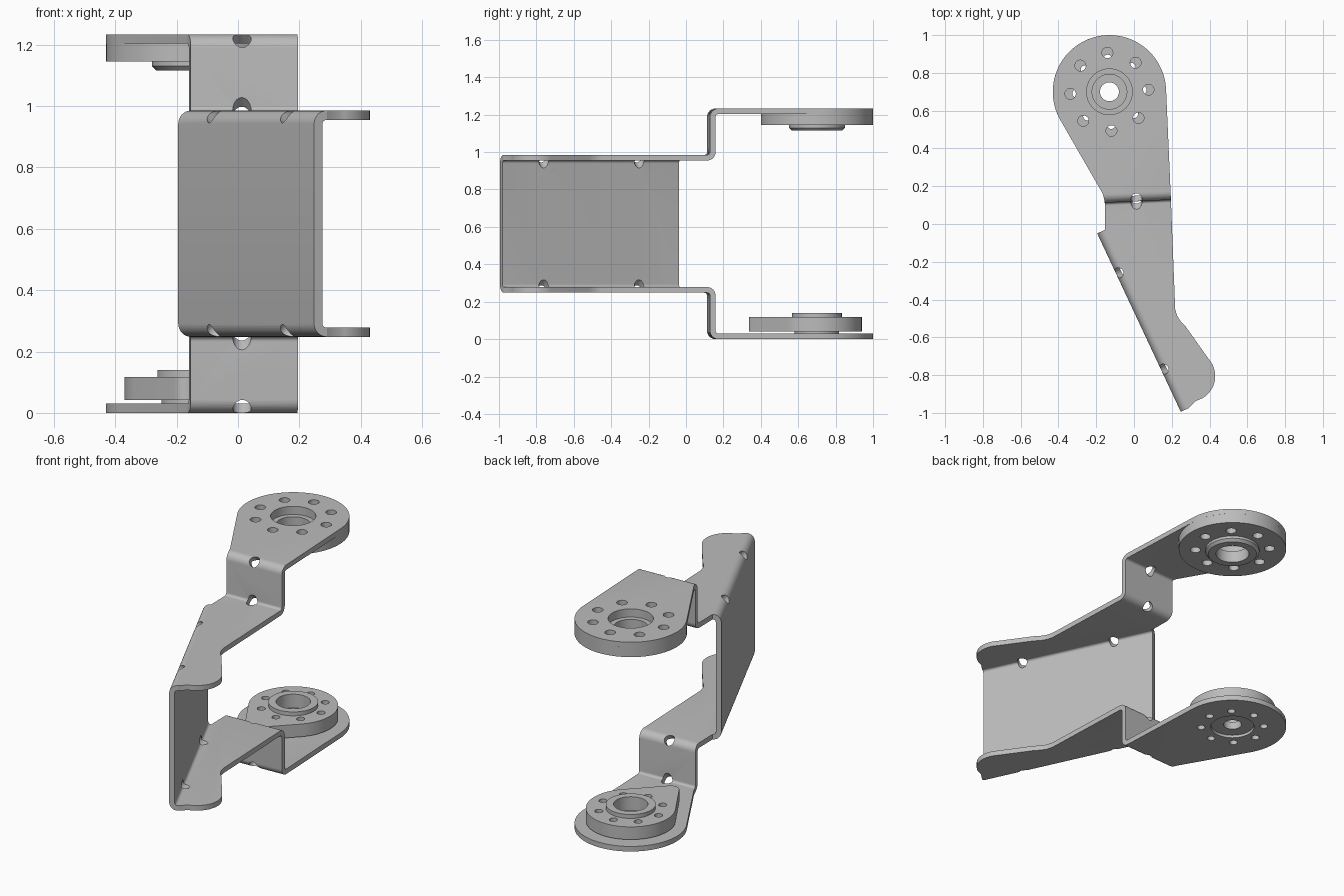
import bpy, bmesh, math
from mathutils import Vector, Matrix

if "Cube" in bpy.data.objects:
    bpy.data.objects.remove(bpy.data.objects["Cube"])

HEIGHT = 1.233                        # overall height, parts mirror about its middle
SHEET = 0.03                          # sheet thickness
FLANGE_Z, ARM_Z = 0.97, 1.218         # sheet centre heights of the upper half
HUB = Vector((-0.13, 0.70, 0))
WEB_START = Vector((-0.195, -0.05, 0))
WEB_DIR = Vector((0.443, -0.945, 0)).normalized()
WEB_IN = Vector((-WEB_DIR.y, WEB_DIR.x, 0))
WEB_LEN, LIP = 1.043, 0.047

metal = bpy.data.materials.new("grey_metal")
grey = (0.5, 0.5, 0.5, 1)
metal.diffuse_color = grey
metal.use_nodes = True
metal.node_tree.nodes["Principled BSDF"].inputs["Base Color"].default_value = grey


def finish(name, bm):
    bmesh.ops.recalc_face_normals(bm, faces=bm.faces)
    mesh = bpy.data.meshes.new(name)
    bm.to_mesh(mesh)
    bm.free()
    obj = bpy.data.objects.new(name, mesh)
    bpy.context.collection.objects.link(obj)
    mesh.materials.append(metal)
    return obj


def add_prism(bm, points, vec):
    low = [bm.verts.new(p) for p in points]
    high = [bm.verts.new(Vector(p) + vec) for p in points]
    bm.faces.new(low[::-1])
    bm.faces.new(high)
    for i in range(len(low)):
        j = (i + 1) % len(low)
        bm.faces.new((low[i], low[j], high[j], high[i]))


def prism(name, points, vec):
    bm = bmesh.new()
    add_prism(bm, points, Vector(vec))
    return finish(name, bm)


def add_rod(bm, centre, axis, radius, length, sides=32):
    axis = Vector(axis).normalized()
    turn = axis.to_track_quat('Z', 'Y')
    ring = [Vector(centre) - axis * length / 2 + turn @ Vector((radius * math.cos(a), radius * math.sin(a), 0))
            for a in (math.tau * i / sides for i in range(sides))]
    add_prism(bm, ring, axis * length)


def arc(cx, cy, r, start, end, steps=16):
    angles = [math.radians(start + (end - start) * i / steps) for i in range(steps + 1)]
    return [(cx + r * math.cos(a), cy + r * math.sin(a)) for a in angles]


def bent_sheet(corners, radius=SHEET, steps=8):
    """Closed section of a sheet that follows right-angled corners with round bends."""
    pts = [Vector(c) for c in corners]
    path = [pts[0]]
    for a, p, b in zip(pts, pts[1:], pts[2:]):
        u, v = (a - p).normalized(), (b - p).normalized()
        c = p + (u + v) * radius
        for i in range(steps + 1):
            t = math.pi / 2 * i / steps
            path.append(c - radius * (v * math.cos(t) + u * math.sin(t)))
    path.append(pts[-1])
    left, right = [], []
    for i, p in enumerate(path):
        before = (p - path[i - 1]).normalized() if i else Vector((0, 0))
        after = (path[i + 1] - p).normalized() if i < len(path) - 1 else Vector((0, 0))
        t = (before + after).normalized()
        n = Vector((-t.y, t.x)) * SHEET / 2
        left.append(p + n)
        right.append(p - n)
    return left + right[::-1]


def boolean(obj, other, operation):
    mod = obj.modifiers.new(operation, 'BOOLEAN')
    mod.operation, mod.object, mod.solver = operation, other, 'EXACT'
    bpy.context.view_layer.objects.active = obj
    bpy.ops.object.modifier_apply(modifier=mod.name)
    bpy.data.objects.remove(other)


def flip_down(obj):
    obj.data.transform(Matrix.Translation((0, 0, HEIGHT)) @ Matrix.Diagonal((1, 1, -1, 1)))
    obj.data.flip_normals()


def lathe(name, section, sides=64):
    bm = bmesh.new()
    rings = [[bm.verts.new(HUB + Vector((r * math.cos(a), r * math.sin(a), z))) for r, z in section]
             for a in (math.tau * i / sides for i in range(sides))]
    n = len(section)
    for i in range(sides):
        a, b = rings[i], rings[(i + 1) % sides]
        for k in range(n):
            m = (k + 1) % n
            bm.faces.new((a[k], b[k], b[m], a[m]))
    return finish(name, bm)


def add_bolt_holes(bm, circle, radius, z):
    for k in range(8):
        a = math.radians(93 + 45 * k)
        at = HUB + Vector((circle * math.cos(a), circle * math.sin(a), z))
        add_rod(bm, at, (0, 0, 1), radius, 0.3, 20)


def add_web_slots(bm, upper=True, lower=False):
    for s in (0.237, 0.80):
        at = WEB_START + WEB_DIR * s + WEB_IN * 0.022
        if upper:
            add_rod(bm, at + Vector((0, 0, FLANGE_Z - 0.007)), Vector((0, 0, 1)) - WEB_IN, 0.028, 0.14)
        if lower:
            add_rod(bm, at + Vector((0, 0, HEIGHT - FLANGE_Z + 0.007)), Vector((0, 0, -1)) - WEB_IN, 0.028, 0.14)


# Slanted back web with rounded bends into both flanges
mid = SHEET / 2
section = bent_sheet([(LIP, FLANGE_Z), (mid, FLANGE_Z), (mid, HEIGHT - FLANGE_Z), (LIP, HEIGHT - FLANGE_Z)])
web = prism("web", [WEB_START + WEB_IN * n + Vector((0, 0, z)) for n, z in section], WEB_DIR * WEB_LEN)
bm = bmesh.new()
add_web_slots(bm, True, True)
boolean(web, finish("web_cutter", bm), 'DIFFERENCE')

# Plan outline shared by both stepped arms
near = WEB_START + WEB_IN * LIP
far = near + WEB_DIR * WEB_LEN
outline = [(far.x, far.y)] + arc(0.295, -0.805, 0.135, -75, 42)
outline += [(0.275, -0.545), (0.247, -0.515), (0.228, -0.485), (0.218, -0.45), (0.195, 0.14)]
outline += arc(HUB.x, HUB.y, 0.30, 2.6, 210, 48)
outline += [(-0.168, 0.165), (-0.161, 0.145), (-0.155, 0.12), (near.x, near.y)]


def stepped_arm(name, bolt_circle, bolt_radius):
    strip = bent_sheet([(-1.2, FLANGE_Z), (0.135, FLANGE_Z), (0.135, ARM_Z), (1.2, ARM_Z)])
    arm = prism(name, [(-0.8, y, z) for y, z in strip], (1.6, 0, 0))
    pivot = Matrix.Translation((0.013, 0.135, 0))
    arm.data.transform(pivot @ Matrix.Rotation(0.045, 4, 'Z') @ pivot.inverted())
    boolean(arm, prism("arm_outline", [(x, y, 0.8) for x, y in outline], (0, 0, 0.6)), 'INTERSECT')
    bm = bmesh.new()
    add_web_slots(bm)
    for y, z in ((0.142, ARM_Z - 0.007), (0.128, FLANGE_Z + 0.007)):
        add_rod(bm, (0.013, y, z), (0, -1, 1), 0.03, 0.13)
    add_rod(bm, HUB + Vector((0, 0, ARM_Z)), (0, 0, 1), 0.121, 0.2, 64)
    add_bolt_holes(bm, bolt_circle, bolt_radius, ARM_Z)
    boolean(arm, finish("arm_cutter", bm), 'DIFFERENCE')
    return arm


upper_arm = stepped_arm("upper_arm", 0.207, 0.029)
lower_arm = stepped_arm("lower_arm", 0.175, 0.022)
flip_down(lower_arm)

# Round upper hub with a chamfered collar underneath
upper_hub = lathe("upper_hub", [(0.092, 1.115), (0.135, 1.115), (0.15, 1.13), (0.15, 1.145), (0.30, 1.145),
                                (0.30, 1.203), (0.121, 1.203), (0.121, 1.185), (0.092, 1.185)])
bm = bmesh.new()
add_bolt_holes(bm, 0.207, 0.029, 1.18)
boolean(upper_hub, finish("hub_cutter", bm), 'DIFFERENCE')

# Teardrop lower horn pointing back towards the step
reach, tip_r, disc_r = 0.32, 0.045, 0.24
aim = -97
spread = math.degrees(math.acos((disc_r - tip_r) / reach))
tip = HUB + reach * Vector((math.cos(math.radians(aim)), math.sin(math.radians(aim)), 0))
drop = arc(HUB.x, HUB.y, disc_r, aim + spread, aim + 360 - spread, 48)
drop += arc(tip.x, tip.y, tip_r, aim - spread, aim + spread, 12)
lower_horn = prism("lower_horn", [(x, y, 0.042) for x, y in drop], (0, 0, 0.075))
bm = bmesh.new()
add_rod(bm, HUB + Vector((0, 0, 0.08)), (0, 0, 1), 0.132, 0.3, 64)
add_bolt_holes(bm, 0.175, 0.022, 0.08)
boolean(lower_horn, finish("horn_cutter", bm), 'DIFFERENCE')

# Bored sleeve through the lower horn
lower_sleeve = lathe("lower_sleeve", [(0.05, 0.015), (0.119, 0.015), (0.119, 0.042), (0.133, 0.042),
                                      (0.133, 0.14), (0.092, 0.14), (0.092, 0.06), (0.05, 0.06)])

# Smooth the bends and bores, keep the cut edges crisp
bpy.ops.object.select_all(action='DESELECT')
for obj in (web, upper_arm, lower_arm, upper_hub, lower_horn, lower_sleeve):
    obj.select_set(True)
    bpy.context.view_layer.objects.active = obj
bpy.ops.object.shade_smooth_by_angle(angle=math.radians(30))
